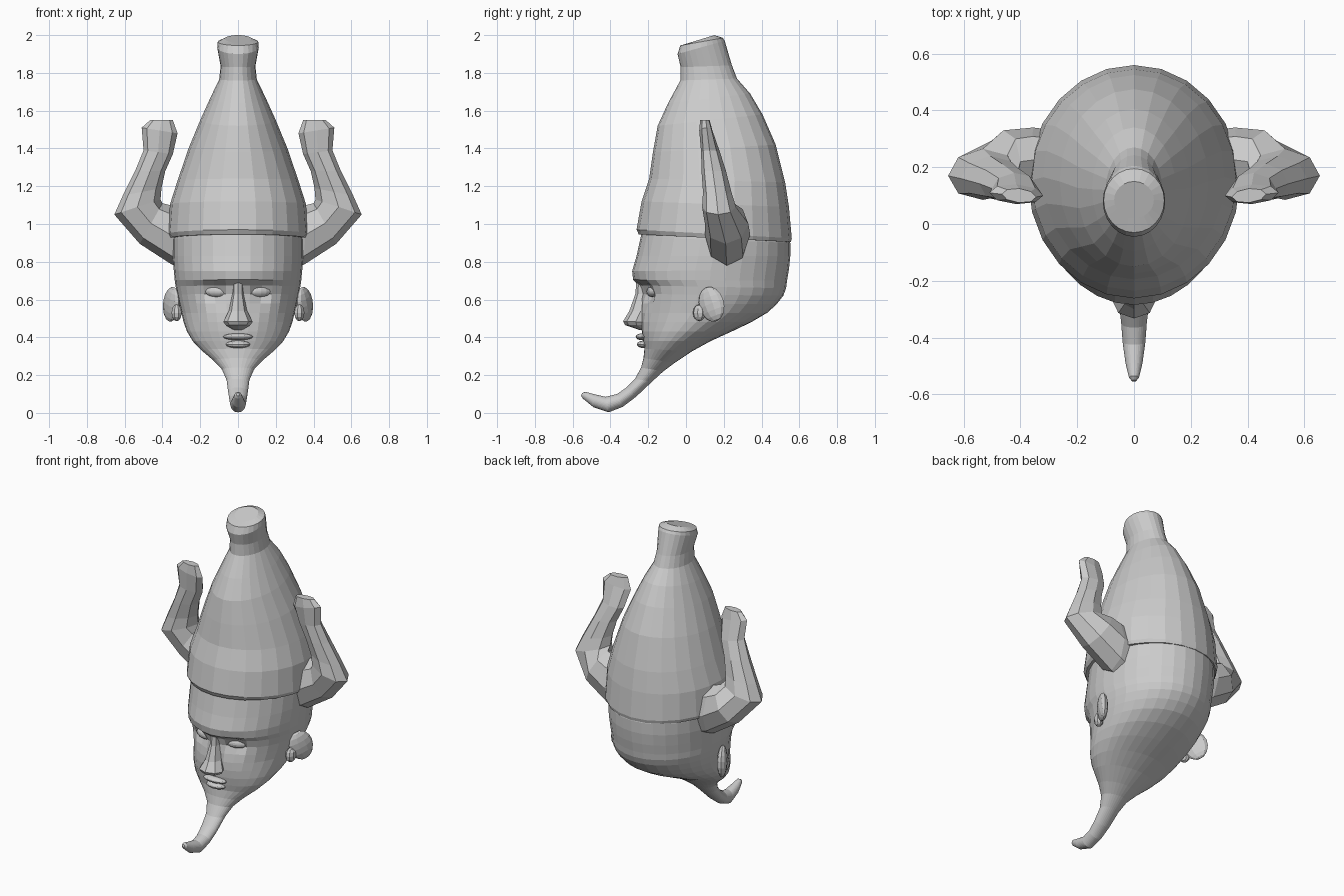
import bpy, bmesh, math
from mathutils import Vector, Euler


def finish(bm, name, mirror=False):
    bmesh.ops.recalc_face_normals(bm, faces=bm.faces)
    me = bpy.data.meshes.new(name)
    bm.to_mesh(me)
    bm.free()
    ob = bpy.data.objects.new(name, me)
    bpy.context.collection.objects.link(ob)
    if mirror:
        ob.modifiers.new("Mirror", 'MIRROR').use_axis[0] = True
        ob.modifiers["Mirror"].use_mirror_merge = False
    return ob


def loft(name, rings, n, mirror=False, sculpt=None):
    """Each ring is (point A, point B, half-extent vector): an ellipse through A and B."""
    bm = bmesh.new()
    loops = []
    for a, b, side in rings:
        a, b, side = Vector(a), Vector(b), Vector(side)
        mid, half = (a + b) / 2, (a - b) / 2
        loop = []
        for i in range(n):
            t = 2 * math.pi * i / n
            p = mid + half * math.cos(t) + side * math.sin(t)
            loop.append(bm.verts.new(sculpt(p) if sculpt else p))
        loops.append(loop)
    for l0, l1 in zip(loops, loops[1:]):
        for i in range(n):
            j = (i + 1) % n
            bm.faces.new((l0[i], l0[j], l1[j], l1[i]))
    bm.faces.new(loops[0])
    bm.faces.new(loops[-1])
    return finish(bm, name, mirror)


def profile(rows):
    """Rows of front y, front z, back y, back z, half width."""
    return [((0, fy, fz), (0, by, bz), (w, 0, 0)) for fy, fz, by, bz, w in rows]


def blob(name, loc, scale, rot=(0, 0, 0), seg=12, rows=8, mirror=False):
    bm = bmesh.new()
    bmesh.ops.create_uvsphere(bm, u_segments=seg, v_segments=rows, radius=1)
    r = Euler(rot).to_matrix()
    for v in bm.verts:
        v.co = r @ (v.co * Vector(scale)) + Vector(loc)
    return finish(bm, name, mirror)


# Tall tapering cap with a rim and a slanted flared top
loft("cap", profile([
    (-.225, .945, .53, .905, .335),
    (-.250, .945, .555, .905, .362),
    (-.262, .97, .56, .925, .372),
    (-.235, 1.12, .545, 1.09, .360),
    (-.195, 1.24, .525, 1.22, .320),
    (-.175, 1.38, .475, 1.42, .262),
    (-.150, 1.52, .405, 1.58, .200),
    (-.095, 1.64, .340, 1.69, .148),
    (-.030, 1.76, .270, 1.77, .100),
    (-.028, 1.83, .243, 1.84, .092),
    (-.045, 1.90, .205, 1.97, .110),
    (-.030, 1.945, .195, 1.985, .107),
    (.020, 1.96, .150, 2.00, .070)]), 24)


# Head flowing into an upturned beard, with eye sockets pressed in
def sockets(p):
    if p.y < -.02:
        g = math.exp(-((abs(p.x) - .115) / .06) ** 2 - ((p.z - .635) / .05) ** 2)
        cheek = math.exp(-((abs(p.x) - .12) / .05) ** 2 - ((p.z - .47) / .06) ** 2)
        p.y += .05 * g - .01 * cheek
    return p


loft("head_and_beard", profile([
    (-.225, 1.0, .53, .98, .335),
    (-.240, .93, .552, .90, .345),
    (-.262, .83, .552, .83, .345),
    (-.285, .75, .545, .76, .340),
    (-.280, .705, .535, .70, .335),
    (-.250, .675, .53, .66, .330),
    (-.242, .63, .515, .62, .322),
    (-.240, .58, .480, .575, .312),
    (-.238, .53, .430, .53, .300),
    (-.236, .48, .345, .48, .288),
    (-.234, .43, .240, .43, .270),
    (-.228, .38, .130, .38, .240),
    (-.220, .34, .030, .325, .195),
    (-.225, .29, -.060, .265, .130),
    (-.238, .24, -.120, .220, .085),
    (-.270, .18, -.180, .165, .060),
    (-.315, .135, -.265, .085, .052),
    (-.365, .10, -.335, .032, .045),
    (-.425, .085, -.41, .003, .040),
    (-.490, .10, -.49, .030, .030),
    (-.535, .112, -.545, .075, .018),
    (-.550, .105, -.555, .090, .008)]), 32, sculpt=sockets)

# Facial features
loft("nose", profile([
    (-.262, .71, -.18, .71, .028),
    (-.268, .63, -.18, .63, .030),
    (-.300, .54, -.18, .54, .048),
    (-.333, .485, -.20, .48, .078),
    (-.322, .465, -.20, .465, .066),
    (-.250, .44, -.20, .44, .025)]), 8)
blob("upper_lip", (0, -.232, .403), (.08, .035, .018))
blob("lower_lip", (0, -.222, .363), (.065, .038, .020))
blob("eyelid", (.115, -.178, .642), (.062, .026, .028), (0, 0, .3), mirror=True)

# Ears: cupped shell with a lobe
blob("ear", (.352, .135, .575), (.030, .075, .095), (.35, 0, -.5), 10, 8, True)
blob("ear_lobe", (.325, .07, .53), (.028, .035, .045), (0, 0, -.3), 8, 6, True)

# Horns that sweep out from the temples and turn upward (outer x z, inner x z, centre y, half depth)
horn = [
    (.28, .76, .28, 1.08, .225, .11),
    (.35, .785, .36, 1.10, .225, .12),
    (.52, .895, .40, 1.11, .220, .115),
    (.655, 1.05, .41, 1.13, .180, .09),
    (.610, 1.15, .405, 1.19, .170, .075),
    (.545, 1.28, .385, 1.28, .152, .065),
    (.500, 1.39, .345, 1.37, .135, .050),
    (.510, 1.51, .320, 1.48, .120, .035),
    (.465, 1.55, .345, 1.55, .115, .025)]
loft("horn", [((ox, y - .01, oz), (ix, y - .02 if oz > 1.4 else y, iz), (0, d, 0))
              for ox, oz, ix, iz, y, d in horn], 8, True)
